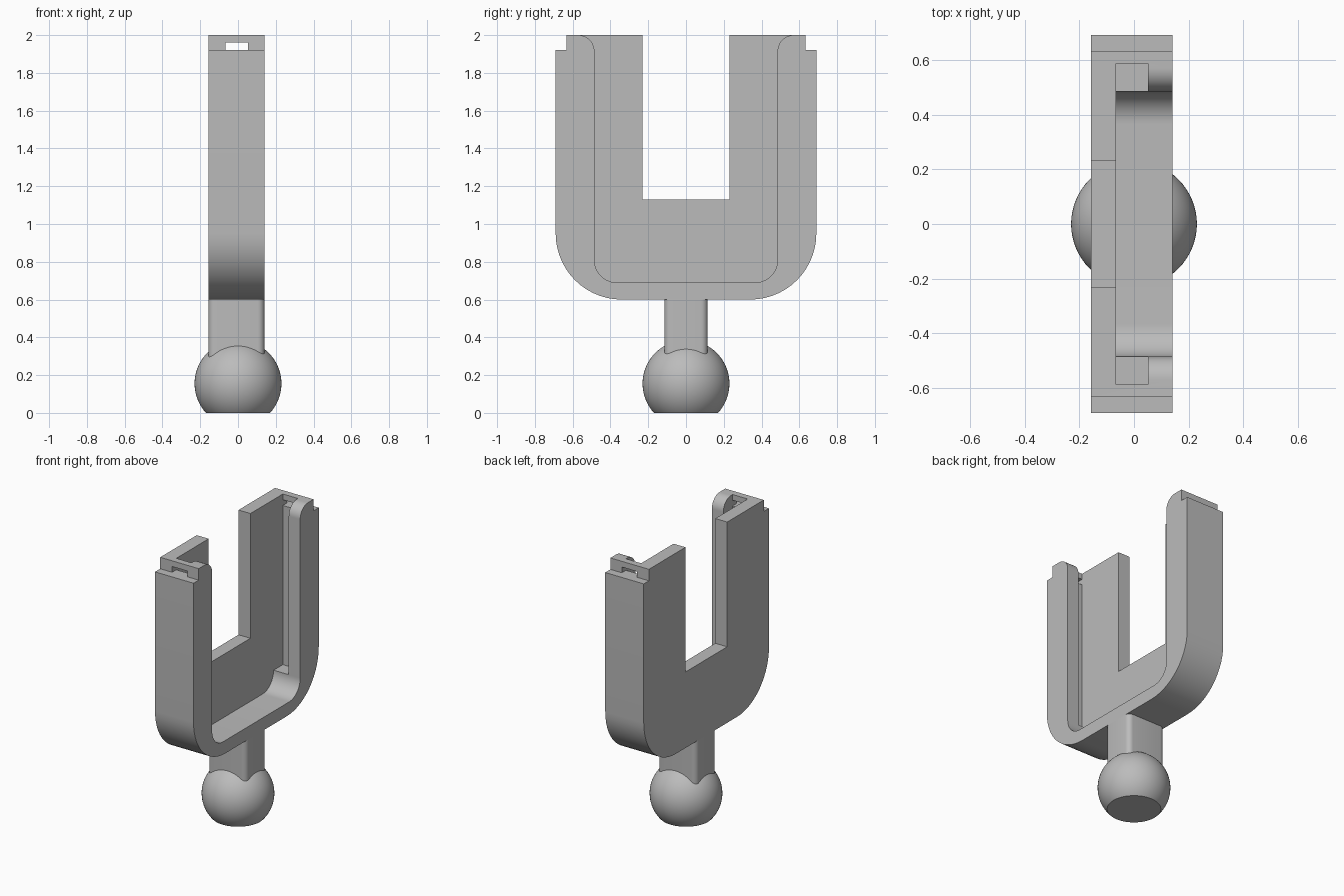
import bpy, bmesh
from math import sin, cos, pi, radians, sqrt

if "Cube" in bpy.data.objects:
    bpy.data.objects.remove(bpy.data.objects["Cube"])

grey = bpy.data.materials.new("plain grey")
grey.use_nodes = True
colour = (0.5, 0.5, 0.5, 1)
grey.diffuse_color = colour
grey.node_tree.nodes["Principled BSDF"].inputs["Base Color"].default_value = colour

BACK, FLOOR, LIP, FRONT = -0.157, -0.065, 0.052, 0.14   # depth stations along x


def arc(cy, cz, r, start, end, n=14):
    """Points on a circular arc, angles in degrees."""
    angles = [radians(start + (end - start) * i / n) for i in range(n + 1)]
    return [(cy + r * cos(a), cz + r * sin(a)) for a in angles]


def mirrored(half):
    """Complete a half outline by reflecting it in the first axis."""
    return half + [(-a, b) for a, b in reversed(half)]


def finish(name, bm):
    bmesh.ops.recalc_face_normals(bm, faces=bm.faces)
    mesh = bpy.data.meshes.new(name)
    bm.to_mesh(mesh)
    bm.free()
    mesh.materials.append(grey)
    obj = bpy.data.objects.new(name, mesh)
    bpy.context.collection.objects.link(obj)
    return obj


def prism(name, outline, low, high, axis="x"):
    """Extrude an outline along x (outline in y, z) or z (outline in x, y)."""
    bm = bmesh.new()
    if axis == "x":
        verts = [bm.verts.new((low, a, b)) for a, b in outline]
        move = (high - low, 0, 0)
    else:
        verts = [bm.verts.new((a, b, low)) for a, b in outline]
        move = (0, 0, high - low)
    face = bm.faces.new(verts)
    extruded = bmesh.ops.extrude_face_region(bm, geom=[face])["geom"]
    bmesh.ops.translate(bm, vec=move,
                        verts=[v for v in extruded if isinstance(v, bmesh.types.BMVert)])
    return finish(name, bm)


def box(name, x0, x1, y0, y1, z0, z1):
    return prism(name, [(y0, z0), (y1, z0), (y1, z1), (y0, z1)], x0, x1)


def activate(obj):
    bpy.ops.object.select_all(action="DESELECT")
    obj.select_set(True)
    bpy.context.view_layer.objects.active = obj


def cut(obj, cutter):
    cutter.hide_render = True
    mod = obj.modifiers.new("cut", "BOOLEAN")
    mod.operation, mod.solver, mod.object = "DIFFERENCE", "EXACT", cutter
    activate(obj)
    bpy.ops.object.modifier_apply(modifier=mod.name)
    bpy.data.objects.remove(cutter)


def smooth(obj):
    activate(obj)
    bpy.ops.object.shade_smooth_by_angle(angle=radians(30))


# Fork body: rounded lower corners and stepped arm tops
outer = arc(0.34, 0.95, 0.35, -90, 0) + [(0.69, 1.92), (0.633, 1.92), (0.633, 2)]
fork = prism("fork_body", mirrored(outer), BACK, FRONT)

# Open front recess, flaring over the rounded arm ends
recess = (arc(0.365, 0.81, 0.12, -90, 0)
          + arc(0.57, 1.915, 0.085, 180, 90) + [(0.57, 2.2)])
cut(fork, prism("recess_cutter", mirrored(recess), FLOOR, 0.3))

# Gap between the two arms of the back plate
cut(fork, box("gap_cutter", -0.3, 0.3, -0.23, 0.23, 1.13, 2.3))

# Slide groove and latch slot in each arm
for side in (-1, 1):
    y0, y1 = sorted((side * 0.4, side * 0.587))
    cut(fork, box("groove_cutter", FLOOR, LIP, y0, y1, 0.81, 2.3))
    y0, y1 = sorted((side * 0.5, side * 0.8))
    cut(fork, box("slot_cutter", FLOOR, LIP, y0, y1, 1.92, 1.96))
smooth(fork)

# Neck with rounded upright edges
r = 0.035
neck_outline = (arc(FRONT - r, 0.115 - r, r, 0, 90, 6) + arc(BACK + r, 0.115 - r, r, 90, 180, 6)
                + arc(BACK + r, r - 0.115, r, 180, 270, 6) + arc(FRONT - r, r - 0.115, r, 270, 360, 6))
smooth(prism("neck", neck_outline, 0.2, 0.6, axis="z"))

# Ball with a flat base
bm = bmesh.new()
bmesh.ops.create_uvsphere(bm, u_segments=64, v_segments=40, radius=0.23)
bmesh.ops.translate(bm, verts=bm.verts, vec=(0, 0, 0.155))
bmesh.ops.bisect_plane(bm, geom=bm.verts[:] + bm.edges[:] + bm.faces[:],
                       plane_co=(0, 0, 0), plane_no=(0, 0, 1), clear_inner=True)
bmesh.ops.holes_fill(bm, edges=[e for e in bm.edges if e.is_boundary])
smooth(finish("ball", bm))
